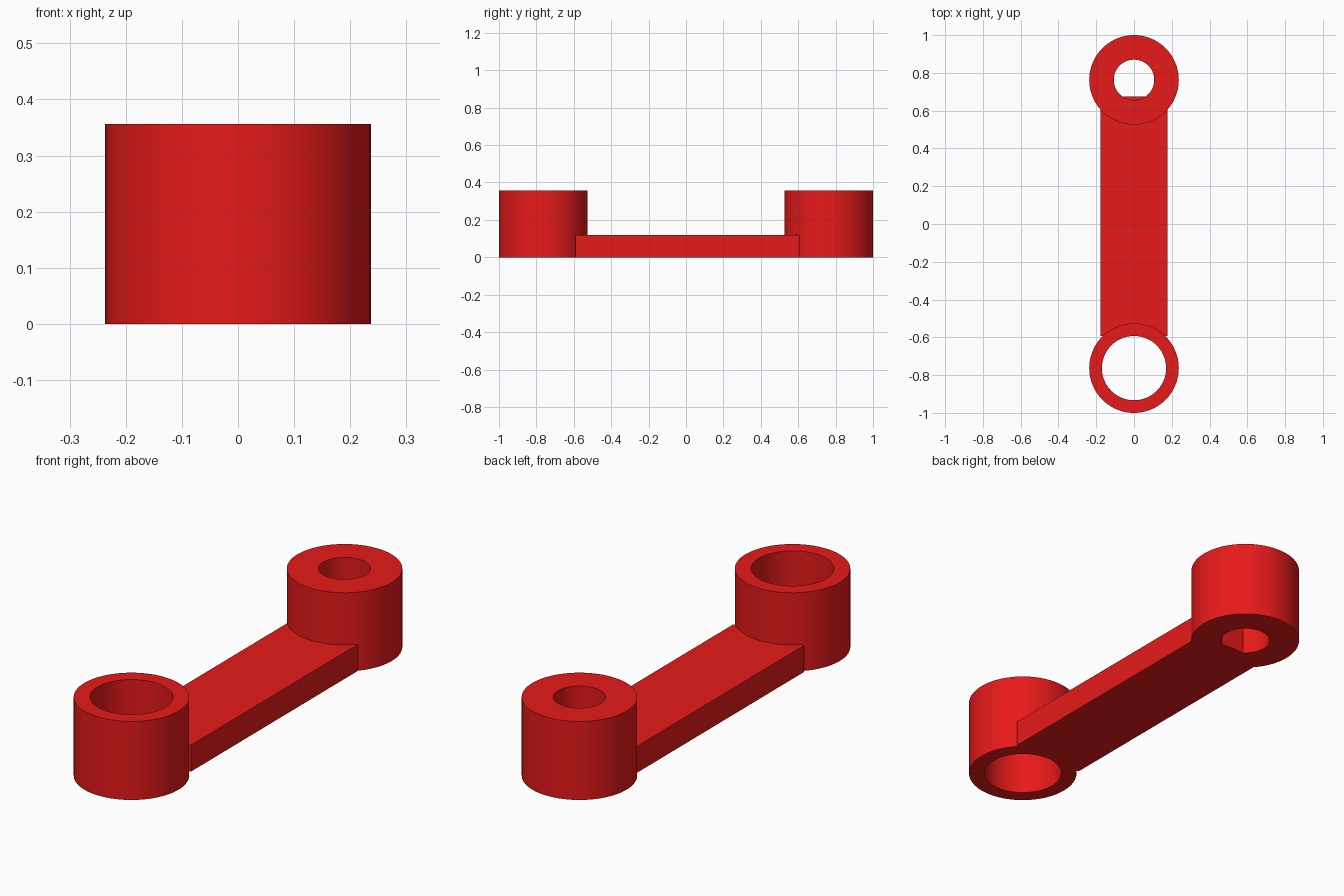
import bpy, bmesh
from math import cos, sin, tau

if "Cube" in bpy.data.objects:
    bpy.data.objects.remove(bpy.data.objects["Cube"])

R, H, CY = 0.237, 0.356, 0.763      # boss radius, height, centre distance
BAR_W, BAR_H = 0.178, 0.12          # bar half width, thickness
SEG = 96

red = bpy.data.materials.new("red")
red.diffuse_color = (0.8, 0.01, 0.01, 1)
red.use_nodes = True
red.node_tree.nodes["Principled BSDF"].inputs["Base Color"].default_value = red.diffuse_color


def finish(bm, name):
    bmesh.ops.recalc_face_normals(bm, faces=bm.faces)
    me = bpy.data.meshes.new(name)
    bm.to_mesh(me)
    bm.free()
    me.materials.append(red)
    ob = bpy.data.objects.new(name, me)
    bpy.context.collection.objects.link(ob)
    return ob


def tube(name, y, hole):
    bm = bmesh.new()
    rings = [[bm.verts.new((r * cos(tau * i / SEG), y + r * sin(tau * i / SEG), z))
              for i in range(SEG)]
             for r, z in ((R, 0), (R, H), (hole, H), (hole, 0))]
    for k in range(4):
        a, b = rings[k], rings[(k + 1) % 4]
        for i in range(SEG):
            j = (i + 1) % SEG
            bm.faces.new((a[i], a[j], b[j], b[i]))
    return finish(bm, name)


# Connecting bar: stops at the large bore, pokes slightly into the small one
y0, y1 = -0.592, 0.675
bm = bmesh.new()
bmesh.ops.create_cube(bm, size=1)
for v in bm.verts:
    v.co = (v.co.x * 2 * BAR_W, (y0 + y1) / 2 + v.co.y * (y1 - y0), (v.co.z + 0.5) * BAR_H)
link = finish(bm, "link_arm")

# End bosses merged into the bar
bpy.context.view_layer.objects.active = link
for name, y, hole in (("large_bore_boss", -CY, 0.17), ("small_bore_boss", CY, 0.107)):
    boss = tube(name, y, hole)
    mod = link.modifiers.new(name, 'BOOLEAN')
    mod.operation = 'UNION'
    mod.solver = 'EXACT'
    mod.object = boss
    bpy.ops.object.modifier_apply(modifier=mod.name)
    bpy.data.objects.remove(boss)

link.select_set(True)
bpy.ops.object.shade_smooth_by_angle(angle=0.5)
